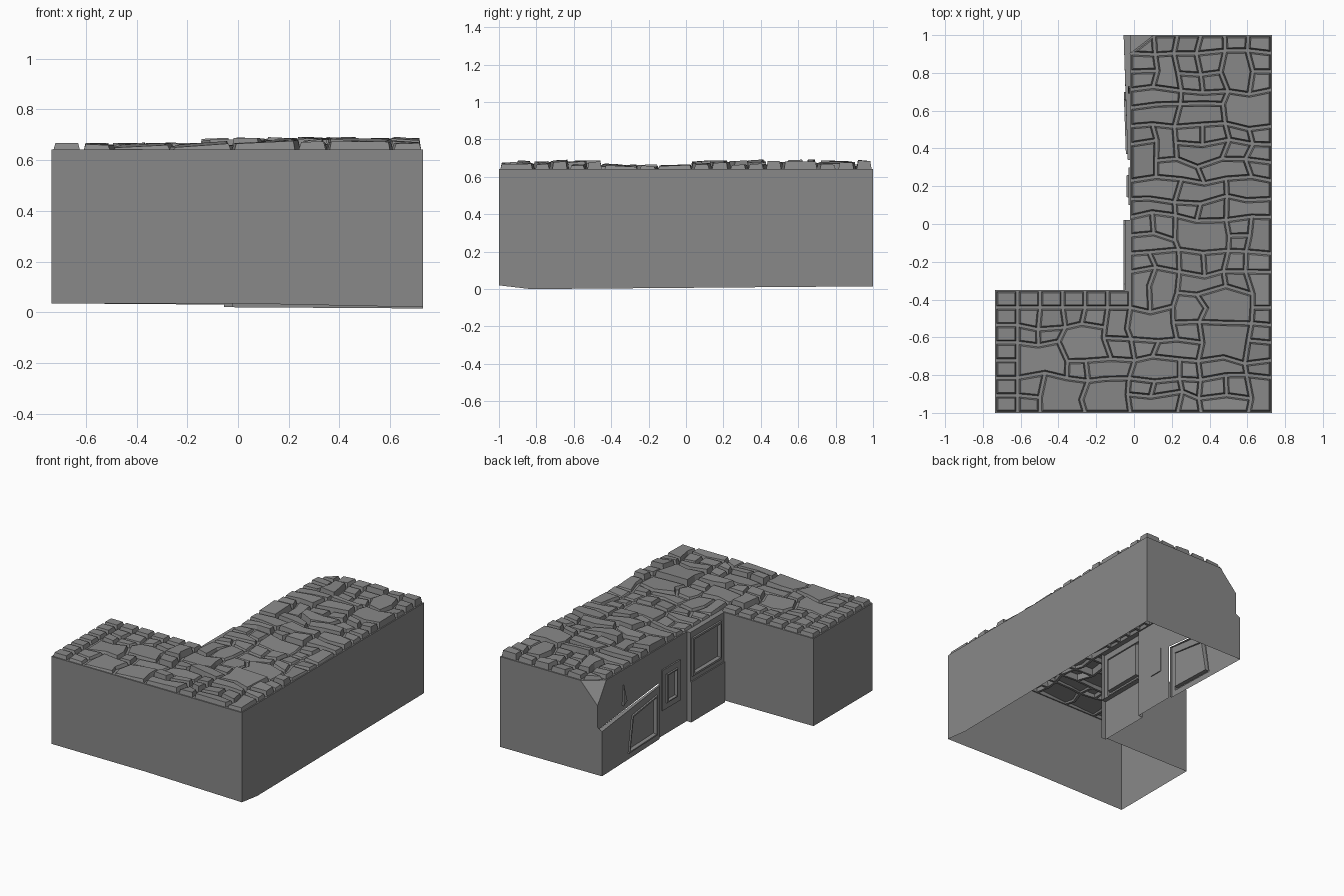
import bpy, bmesh, random
from mathutils import Vector

random.seed(11)
if "Cube" in bpy.data.objects:
    bpy.data.objects.remove(bpy.data.objects["Cube"])

stone = bpy.data.materials.new("grey_stone")
stone.use_nodes = True
colour = (0.25, 0.25, 0.25, 1)
stone.diffuse_color = colour
stone.node_tree.nodes["Principled BSDF"].inputs["Base Color"].default_value = colour

X0, XM, X1 = -0.735, -0.02, 0.73    # right end, inner wall, left end
YM, TOP = -0.35, 0.642              # inner corner, wall height


def finish(bm, name):
    mesh = bpy.data.meshes.new(name)
    bm.to_mesh(mesh)
    bm.free()
    mesh.materials.append(stone)
    obj = bpy.data.objects.new(name, mesh)
    bpy.context.collection.objects.link(obj)
    return obj


def face_outward(bm, first, outward):
    bmesh.ops.recalc_face_normals(bm, faces=bm.faces[:])
    first.normal_update()
    if first.normal.dot(Vector(outward)) < 0:
        bmesh.ops.reverse_faces(bm, faces=bm.faces[:])


def sheet(name, points, outward):
    bm = bmesh.new()
    face = bm.faces.new([bm.verts.new(p) for p in points])
    face_outward(bm, face, outward)
    finish(bm, name)


def wall_strip(name, path, outward):
    """Upright wall along (x, y, bottom) points."""
    bm = bmesh.new()
    low = [bm.verts.new(p) for p in path]
    high = [bm.verts.new((x, y, TOP)) for x, y, _ in path]
    faces = [bm.faces.new((low[i], low[i + 1], high[i + 1], high[i]))
             for i in range(len(path) - 1)]
    face_outward(bm, faces[0], outward)
    finish(bm, name)


def slab(name, outer, inner=None, frame=0.014, depth=-0.015):
    """Raised wall panel of (x, y, z) corners, with an optional framed field."""
    bm = bmesh.new()
    ring = [bm.verts.new(p) for p in outer]
    back = [bm.verts.new((XM, y, z)) for _, y, z in outer]
    n = len(ring)
    for i in range(n):
        j = (i + 1) % n
        # the underside stays open
        if min(ring[i].co.z, ring[j].co.z) > 0.05 or abs(ring[i].co.z - ring[j].co.z) > 0.1:
            bm.faces.new((ring[i], ring[j], back[j], back[i]))
    if inner:
        field = [bm.verts.new(p) for p in inner]
        for i in range(n):
            j = (i + 1) % n
            bm.faces.new((ring[i], ring[j], field[j], field[i]))
        front = bm.faces.new(field)
    else:
        front = bm.faces.new(ring)
    face_outward(bm, front, (-1, 0, 0))
    if inner:
        # raised lip, then the sunken field
        for thickness, step in ((0.004, -depth * 0.6), (frame, 0), (0.006, depth * 1.6)):
            bmesh.ops.inset_individual(bm, faces=[front], thickness=thickness, depth=step)
    bmesh.ops.delete(bm, geom=[v for v in bm.verts if not v.link_faces], context='VERTS')
    finish(bm, name)


def rect(x, ya, yb, za, zb):
    return [(x, ya, za), (x, yb, za), (x, yb, zb), (x, ya, zb)]


# Outer walls
wall_strip("outer_walls", [(X1, 1, 0.015), (X1, -0.83, 0), (X1, -1, 0.02), (0, -1, 0.035),
                           (X0, -1, 0.035), (X0, YM, 0.035), (XM, YM, 0.03)], (1, 0, 0))
sheet("back_wall", [(X1, 1, 0.015), (X1, 1, TOP), (0.11, 1, TOP), (XM, 1, 0.5),
                    (XM, 1, 0.35), (-0.055, 1, 0.33), (-0.055, 1, 0.02)], (0, 1, 0))
sheet("clipped_corner", [(XM, 1, 0.5), (0.11, 1, TOP), (XM, 0.904, TOP)], (-1, 1, 1))

# Inner wall: plain upper part, ledge and panelled blocks
sheet("upper_inner_wall", [(XM, 1, 0.33), (XM, 1, 0.5), (XM, 0.904, TOP),
                           (XM, 0.33, TOP), (XM, 0.33, 0.4)], (-1, 0, 0))
sheet("middle_inner_wall", rect(XM, 0.33, 0.02, 0.02, TOP), (-1, 0, 0))
slab("ledge_block",
     [(-0.055, 1, 0.02), (-0.033, 0.34, 0.02), (-0.033, 0.34, 0.39), (-0.055, 1, 0.33)],
     [(-0.045, 0.7, 0.06), (-0.034, 0.37, 0.06), (-0.034, 0.37, 0.34), (-0.044, 0.66, 0.31)])
slab("middle_frame", rect(-0.03, 0.3, 0.1, 0.2, 0.48), rect(-0.03, 0.26, 0.14, 0.24, 0.44), 0.01)
slab("corner_lower_block", rect(-0.055, 0.02, YM, 0.02, 0.3))
slab("corner_upper_block", rect(-0.047, 0.02, YM, 0.3, TOP),
     rect(-0.047, 0, -0.32, 0.33, 0.6), 0.02)
slab("wall_chip", [(-0.033, 0.73, 0.4), (-0.033, 0.69, 0.42), (-0.028, 0.72, 0.54)])

# Stone paving: a jittered grid with some neighbouring cells merged
HALF, LOW, HIGH = 6, 7, 14
xs = [X0 + (XM - X0) * i / HALF for i in range(HALF)]
xs += [XM + (X1 - XM) * i / HALF for i in range(HALF + 1)]
ys = [-1 + (YM + 1) * i / LOW for i in range(LOW)]
ys += [YM + (1 - YM) * i / HIGH for i in range(HIGH + 1)]
COLS, ROWS = len(xs) - 1, len(ys) - 1


def paved(i, j):
    return 0 <= i < COLS and 0 <= j < ROWS and (i >= HALF or j < LOW)


def border(i, j):
    """The neat kerb stones of the right arm."""
    return paved(i, j) and i < HALF and (i == 0 or j == LOW - 1)


bm = bmesh.new()
grid = {}
for i in range(COLS + 1):
    for j in range(ROWS + 1):
        around = [(i - a, j - b) for a in (0, 1) for b in (0, 1)]
        if not any(paved(*c) for c in around):
            continue
        fixed = not all(paved(*c) for c in around) or any(border(*c) for c in around)
        r = 0 if fixed else 0.026
        grid[i, j] = bm.verts.new((xs[i] + random.uniform(-r, r),
                                   ys[j] + random.uniform(-r, r), TOP))

used, stones = set(), []
SIZES = [(1, 1), (1, 1), (2, 1), (2, 1), (1, 2), (2, 2)]
for j in range(ROWS):
    for i in range(COLS):
        if not paved(i, j) or (i, j) in used:
            continue
        w, h = random.choice(SIZES)
        cells = [(i + a, j + b) for a in range(w) for b in range(h)]
        special = any(border(*c) or c == (HALF, ROWS - 1) for c in cells)
        if special or any(not paved(*c) or c in used for c in cells):
            w = h = 1
            cells = [(i, j)]
        used.update(cells)
        loop = [(i + a, j) for a in range(w)] + [(i + w, j + b) for b in range(h)]
        loop += [(i + w - a, j + h) for a in range(w)] + [(i, j + h - b) for b in range(h)]
        if cells == [(HALF, ROWS - 1)]:
            loop.remove((HALF, ROWS))
        face = bm.faces.new([grid[k] for k in loop])
        stones.append((face, border(i, j)))

tops = [s[0] for s in stones]
bm.normal_update()
bmesh.ops.inset_individual(bm, faces=tops, thickness=0.008, use_even_offset=True)
bmesh.ops.inset_individual(bm, faces=tops, thickness=0.007, use_even_offset=True)
for face, kerb in stones:
    mid = face.calc_center_median()
    tilt_x, tilt_y = random.uniform(-0.09, 0.09), random.uniform(-0.09, 0.09)
    if kerb:
        height, tilt_x, tilt_y = 0.026, 0, 0
    elif mid.x < -0.1 or -0.45 < mid.y < 0:
        height = random.uniform(0.012, 0.024)
    else:
        height = random.uniform(0.02, 0.044)
    for v in face.verts:
        rise = height + tilt_x * (v.co.x - mid.x) + tilt_y * (v.co.y - mid.y)
        v.co.z = TOP + min(max(rise, 0.006), 0.05)
bmesh.ops.delete(bm, geom=[v for v in bm.verts if not v.link_faces], context='VERTS')
finish(bm, "stone_paving")
